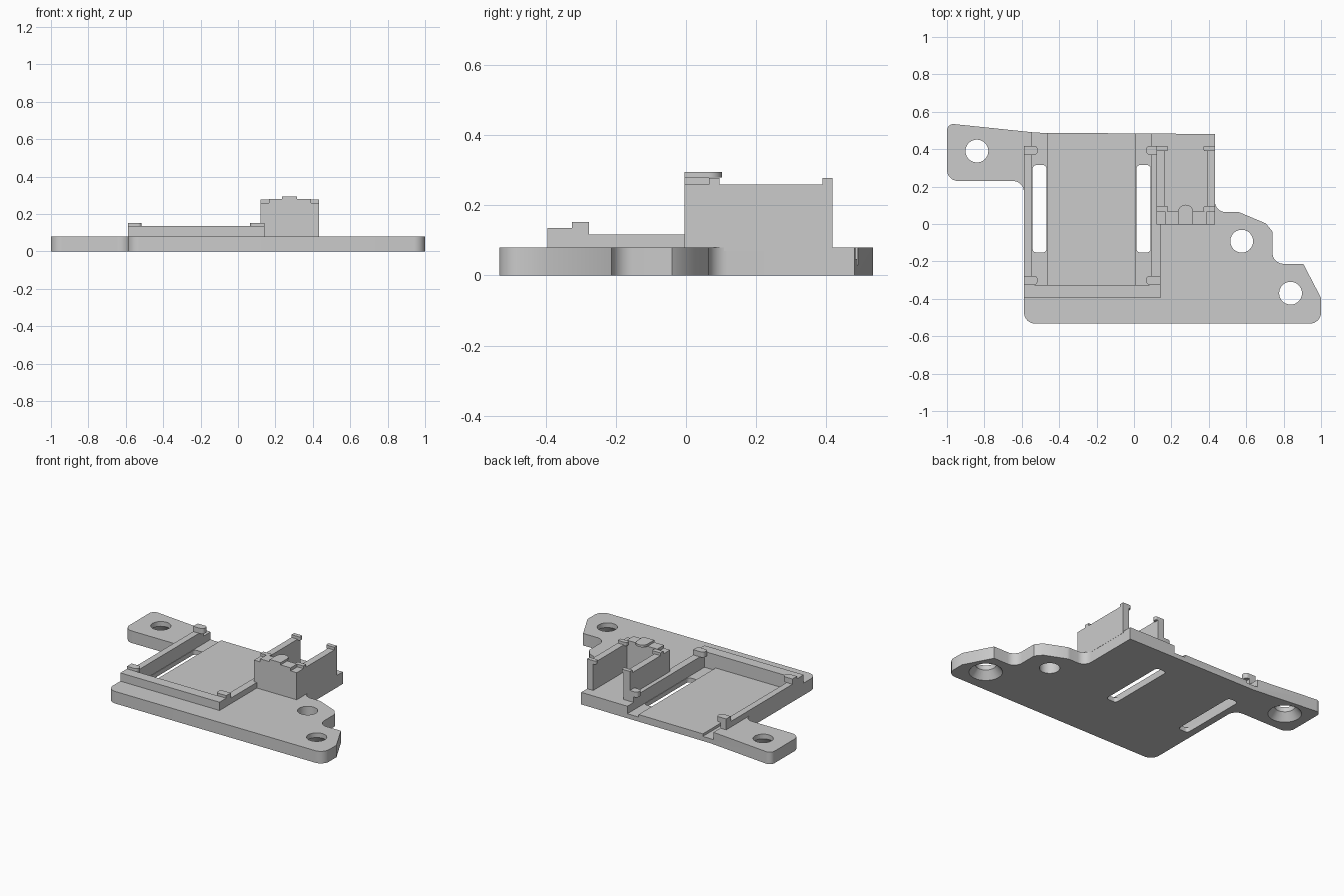
import bpy, bmesh, math
from mathutils import Vector

if "Cube" in bpy.data.objects:
    bpy.data.objects.remove(bpy.data.objects["Cube"])

grey = bpy.data.materials.new("plain grey")
grey.use_nodes = True
grey.diffuse_color = (0.6, 0.6, 0.6, 1)
grey.node_tree.nodes["Principled BSDF"].inputs["Base Color"].default_value = grey.diffuse_color


def finish(name, bm):
    bmesh.ops.recalc_face_normals(bm, faces=bm.faces)
    mesh = bpy.data.meshes.new(name)
    bm.to_mesh(mesh)
    bm.free()
    mesh.materials.append(grey)
    ob = bpy.data.objects.new(name, mesh)
    bpy.context.collection.objects.link(ob)
    return ob


def rounded(corners, steps=8):
    """Replace each (x, y, radius) corner with a tangent arc."""
    out = []
    for i, (x, y, r) in enumerate(corners):
        p = Vector((x, y))
        if not r:
            out.append(p)
            continue
        a = (Vector(corners[i - 1][:2]) - p).normalized()
        b = (Vector(corners[(i + 1) % len(corners)][:2]) - p).normalized()
        half = a.angle(b) / 2
        c = p + (a + b).normalized() * r / math.sin(half)
        start = (p + a * r / math.tan(half) - c).normalized()
        end = (p + b * r / math.tan(half) - c).normalized()
        out += [c + start.slerp(end, k / steps) * r for k in range(steps + 1)]
    return out


def prism(name, corners, z0, z1):
    bm = bmesh.new()
    face = bm.faces.new([bm.verts.new((p.x, p.y, z0)) for p in rounded(corners)])
    up = bmesh.ops.extrude_face_region(bm, geom=[face], use_keep_orig=True)
    verts = [g for g in up["geom"] if isinstance(g, bmesh.types.BMVert)]
    bmesh.ops.translate(bm, verts=verts, vec=(0, 0, z1 - z0))
    return finish(name, bm)


def box(name, x0, x1, y0, y1, z0, z1, r=0):
    return prism(name, [(x0, y0, r), (x1, y0, r), (x1, y1, r), (x0, y1, r)], z0, z1)


def cone(name, x, y, z0, z1, r0, r1):
    bm = bmesh.new()
    bmesh.ops.create_cone(bm, cap_ends=True, segments=40, radius1=r0, radius2=r1, depth=z1 - z0)
    bmesh.ops.translate(bm, verts=bm.verts, vec=(x, y, (z0 + z1) / 2))
    return finish(name, bm)


def select(ob):
    bpy.ops.object.select_all(action='DESELECT')
    ob.select_set(True)
    bpy.context.view_layer.objects.active = ob


def cut(ob, cutter):
    cutter.hide_render = True
    mod = ob.modifiers.new("cut", 'BOOLEAN')
    mod.operation, mod.solver, mod.object = 'DIFFERENCE', 'EXACT', cutter
    select(ob)
    bpy.ops.object.modifier_apply(modifier=mod.name)
    bpy.data.objects.remove(cutter)


# Base plate with mounting ears
T = 0.08
plate = prism("base_plate", [
    (-0.588, -0.533, 0.06), (1, -0.533, 0.06), (1, -0.395, 0), (0.905, -0.213, 0),
    (0.74, -0.213, 0.06), (0.74, -0.04, 0), (0.705, 0.003, 0), (0.56, 0.064, 0.05),
    (0.433, 0.064, 0.055), (0.433, 0.481, 0), (-0.52, 0.488, 0), (-1, 0.538, 0.035),
    (-1, 0.23, 0.06), (-0.588, 0.23, 0.06)], 0, T)

# Sunken tray floor, open at the back, with deeper channels and through slots
cut(plate, box("tray_cutter", -0.545, 0.092, -0.325, 0.6, 0.047, 0.2))
for x0, x1 in ((-0.545, -0.465), (0.01, 0.092)):
    cut(plate, box("channel_cutter", x0, x1, -0.325, 0.6, 0.03, 0.2))
    cut(plate, box("slot_cutter", x0 + 0.003, x1 - 0.003, -0.152, 0.315, -0.1, 0.2, 0.02))

# Screw holes, the outer two countersunk underneath
for x, y, sunk in ((-0.84, 0.39, True), (0.576, -0.092, False), (0.837, -0.37, True)):
    cut(plate, cone("hole_cutter", x, y, -0.1, 0.2, 0.061, 0.061))
    if sunk:
        cut(plate, cone("countersink_cutter", x, y, -0.01, 0.05, 0.108, 0.06))

# Board tray: front wall, side rails and retaining clips
box("tray_front_wall", -0.588, 0.141, -0.395, -0.325, T - 0.01, 0.135)
for side, x0, x1, tip in (("right", -0.588, -0.545, -0.515), ("left", 0.141, 0.092, 0.065)):
    box(side + "_tray_rail", min(x0, x1), max(x0, x1), -0.33, 0.418, T - 0.01, 0.117)
    for end, y in (("front", -0.325), ("back", 0.37)):
        prism(side + "_" + end + "_tray_clip", [
            (x0, y, 0), (tip, y, 0.02), (tip, y + 0.048, 0.02), (x0, y + 0.048, 0)], 0.117, 0.152)

# Tall holder: three walls
box("holder_front_wall", 0.12, 0.434, -0.004, 0.066, T - 0.01, 0.26)
box("holder_front_lip", 0.165, 0.389, -0.004, 0.066, 0.26, 0.28)
for side, x0, x1, tip in (("right", 0.12, 0.165, 0.182), ("left", 0.434, 0.389, 0.372)):
    box(side + "_holder_wall", min(x0, x1), max(x0, x1), 0.06, 0.418, T - 0.01, 0.26)
    for end, y0, y1 in (("front", 0.066, 0.096), ("back", 0.39, 0.418)):
        prism(side + "_" + end + "_holder_clip", [
            (x0, y0, 0), (tip, y0, 0.008), (tip, y1, 0.008), (x0, y1, 0)], 0.255, 0.278)

# Rounded latch on top of the front wall
prism("holder_latch", [(0.236, -0.004, 0), (0.316, -0.004, 0), (0.316, 0.103, 0.039),
                       (0.236, 0.103, 0.039)], 0.28, 0.295)

for ob in list(bpy.context.collection.objects):
    if ob.type == 'MESH' and grey.name in ob.data.materials:
        select(ob)
        bpy.ops.object.shade_smooth_by_angle(angle=math.radians(30))
